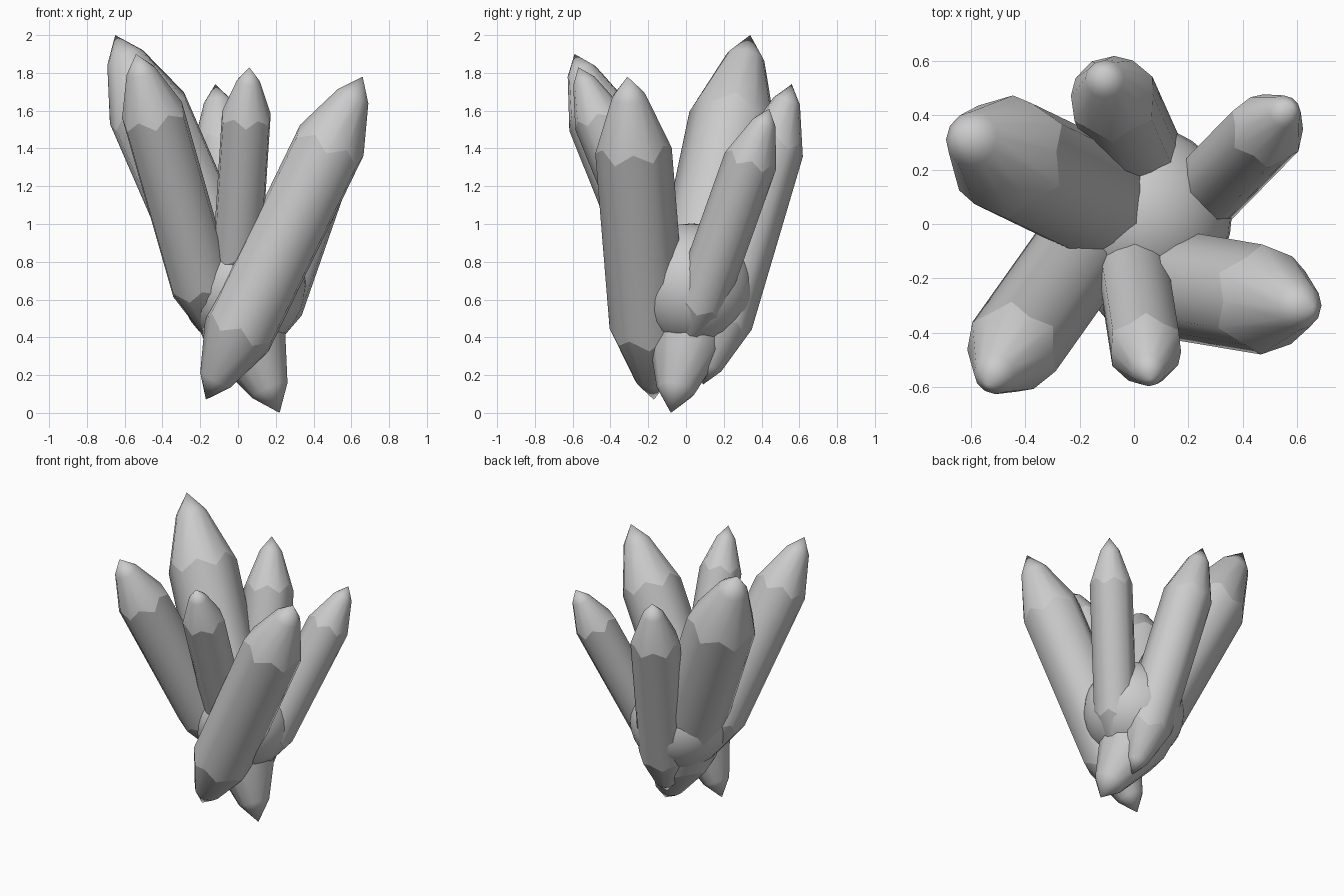
import bpy, bmesh, math
from mathutils import Vector

if "Cube" in bpy.data.objects:
    bpy.data.objects.remove(bpy.data.objects["Cube"])

UP = Vector((0, 0, 1))
SIDES = 12


def crystal(name, top, bottom, r, turn=0.0):
    """Double-ended crystal between two points: softened hexagonal shaft, pencil-like points."""
    top, bottom = Vector(top), Vector(bottom)
    axis = top - bottom
    half = axis.length / 2
    rot = UP.rotation_difference(axis.normalized())
    mid = (top + bottom) / 2
    bm = bmesh.new()

    def place(p):
        return bm.verts.new(mid + rot @ Vector(p))

    def ring(sign, rad, dist, scallop):
        # even points are the hexagon corners, odd points the face middles
        out = []
        for i in range(SIDES):
            a = math.radians(90 + turn + 360 / SIDES * i)
            odd = i % 2
            q = rad * (0.92 if odd and scallop else 1.0)
            z = half - dist + (scallop if odd else -scallop)
            out.append(place((q * math.cos(a), q * math.sin(a), sign * z)))
        return out

    rings = [ring(-1, 0.44 * r, 0.57 * r, 0), ring(-1, r, 2.0 * r, 0.15 * r),
             ring(1, r, 2.0 * r, 0.15 * r), ring(1, 0.44 * r, 0.57 * r, 0)]
    low, high = place((0, 0, -half)), place((0, 0, half))
    for i in range(SIDES):
        j = (i + 1) % SIDES
        for a, b in zip(rings, rings[1:]):
            bm.faces.new((a[i], a[j], b[j], b[i]))
        bm.faces.new((low, rings[0][j], rings[0][i]))
        bm.faces.new((high, rings[3][i], rings[3][j]))
    for f in bm.faces:
        f.smooth = True
    # crisp line where the shaft meets each point
    for loop in rings[1:3]:
        for i in range(SIDES):
            bm.edges.get((loop[i], loop[(i + 1) % SIDES])).smooth = False
    bm.normal_update()
    me = bpy.data.meshes.new(name)
    bm.to_mesh(me)
    bm.free()
    ob = bpy.data.objects.new(name, me)
    bpy.context.collection.objects.link(ob)


# Crystals: tip, root, radius, twist about own axis
crystal("crystal_back_left", (-0.65, 0.34, 2.0), (0.22, -0.08, 0.0), 0.232)
crystal("crystal_front_left", (-0.54, -0.59, 1.90), (-0.10, 0.03, 0.36), 0.178)
crystal("crystal_front", (0.06, -0.57, 1.83), (-0.02, -0.06, 0.58), 0.14)
crystal("crystal_right", (0.66, -0.31, 1.78), (-0.17, -0.17, 0.07), 0.203)
crystal("crystal_back_right", (0.58, 0.44, 1.61), (0.13, -0.02, 0.32), 0.143)
crystal("crystal_back", (-0.12, 0.56, 1.74), (0.09, 0.09, 0.15), 0.165)

# Rounded rock core holding the crystals together
bpy.ops.mesh.primitive_uv_sphere_add(segments=32, ring_count=16, radius=0.333,
                                     location=(0.027, 0.03, 0.67))
bpy.context.object.name = "rock_core"
bpy.ops.object.shade_smooth()
